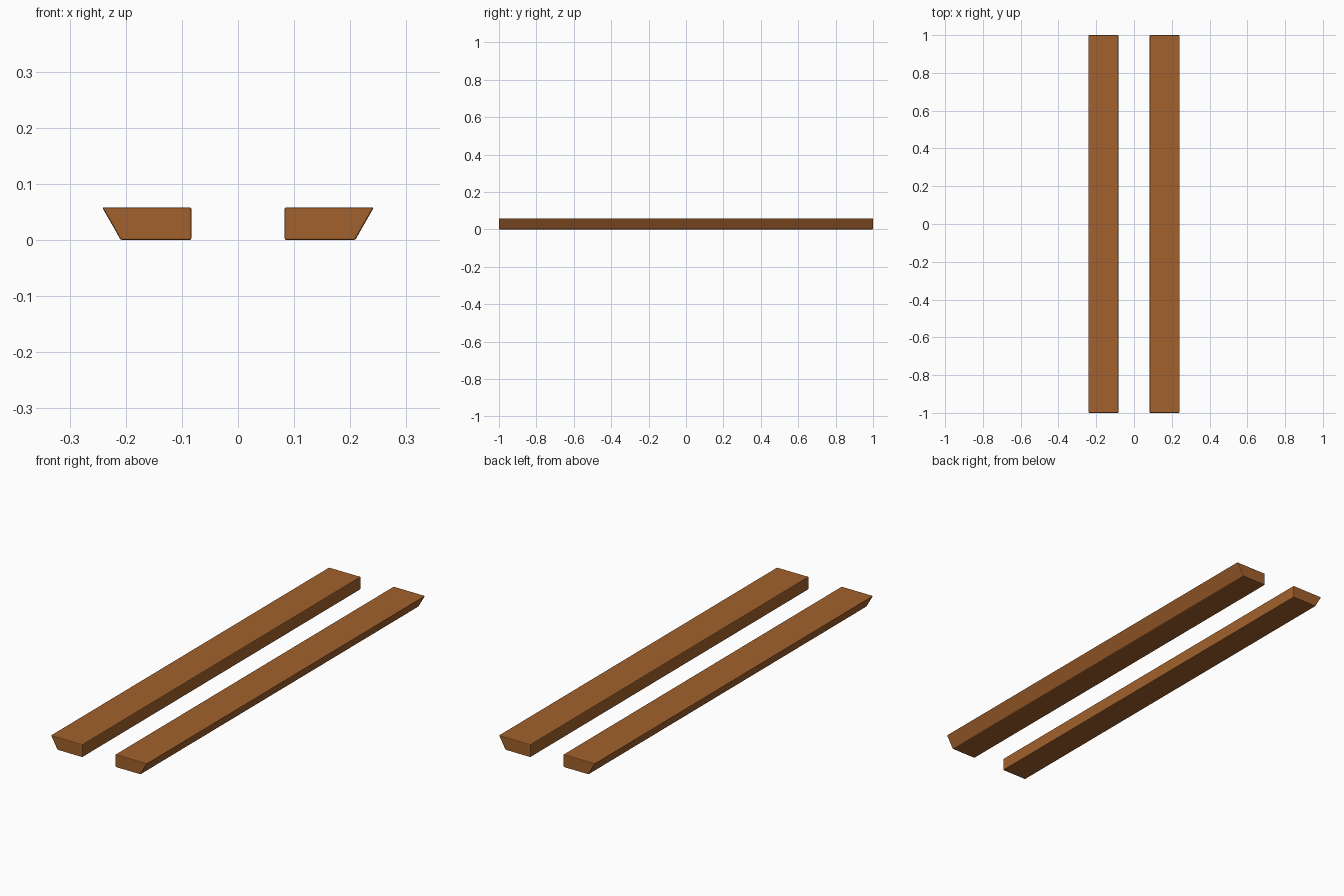
import bpy
import bmesh

if "Cube" in bpy.data.objects:
    bpy.data.objects.remove(bpy.data.objects["Cube"])

LENGTH = 2.0
# Cross-section (x, z) of the right-hand rail: upright inner side, slanted outer side
PROFILE = [(0.083, 0.0), (0.209, 0.0), (0.242, 0.058), (0.083, 0.058)]

wood = bpy.data.materials.new("brown_wood")
wood.diffuse_color = (0.36, 0.12, 0.025, 1.0)
wood.use_nodes = True
wood.node_tree.nodes["Principled BSDF"].inputs["Base Color"].default_value = wood.diffuse_color


def make_rail(name, side):
    # Extrude the cross-section along y
    bm = bmesh.new()
    verts = [bm.verts.new((side * x, -LENGTH / 2, z)) for x, z in PROFILE]
    face = bm.faces.new(verts)
    ext = bmesh.ops.extrude_face_region(bm, geom=[face])
    moved = [v for v in ext["geom"] if isinstance(v, bmesh.types.BMVert)]
    bmesh.ops.translate(bm, verts=moved, vec=(0, LENGTH, 0))
    bmesh.ops.recalc_face_normals(bm, faces=bm.faces[:])
    mesh = bpy.data.meshes.new(name)
    bm.to_mesh(mesh)
    bm.free()
    mesh.materials.append(wood)
    rail = bpy.data.objects.new(name, mesh)
    bpy.context.collection.objects.link(rail)

    # Slightly eased edges
    bevel = rail.modifiers.new("eased_edges", "BEVEL")
    bevel.width = 0.003
    bevel.segments = 2
    bevel.limit_method = "ANGLE"
    return rail


# Matching pair of rails
for label, sign in (("left_rail", -1), ("right_rail", 1)):
    make_rail(label, sign)
